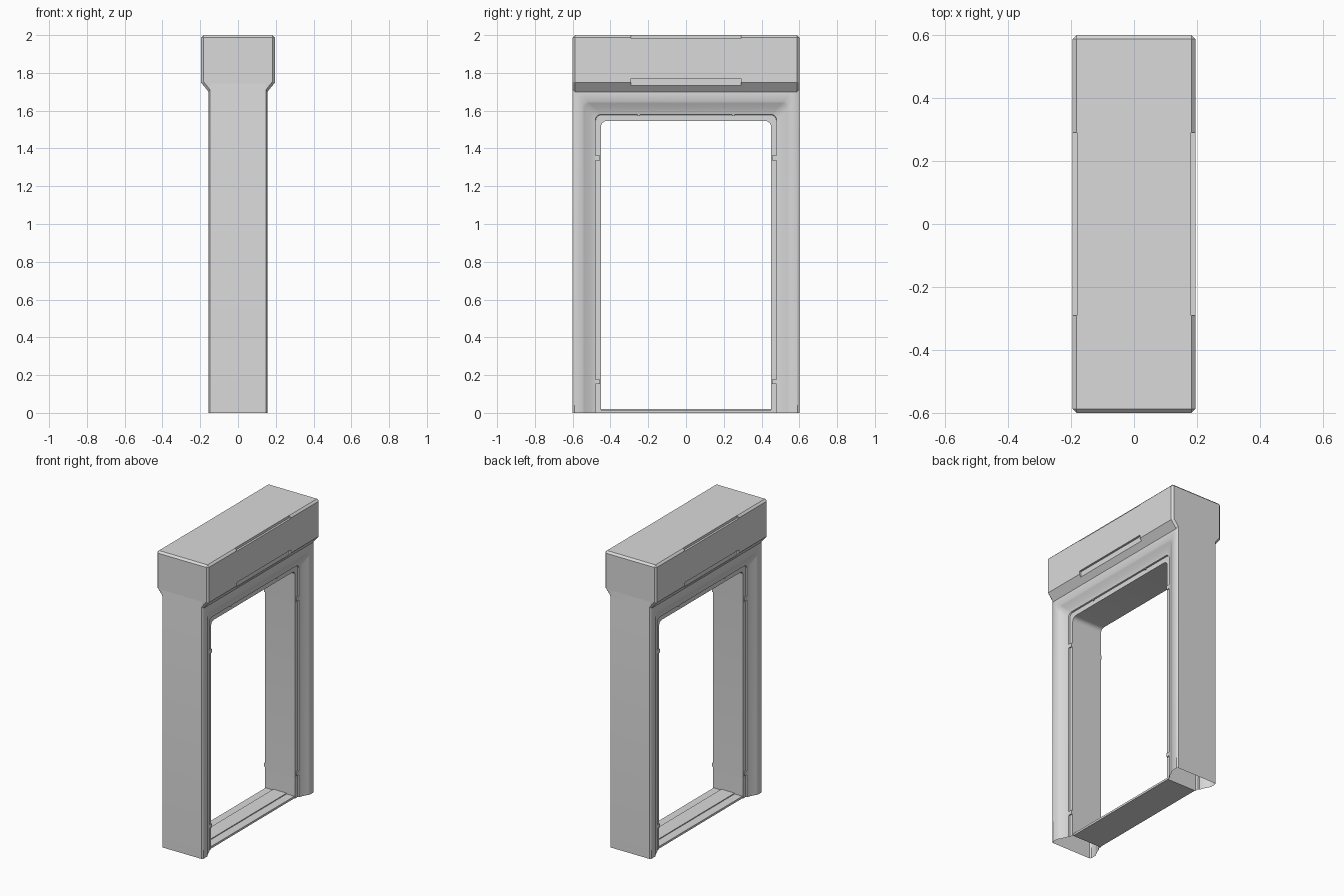
import bpy, bmesh
from math import sin, cos, pi

if "Cube" in bpy.data.objects:
    bpy.data.objects.remove(bpy.data.objects["Cube"], do_unlink=True)

grey = bpy.data.materials.new("light_grey")
grey.use_nodes = True
grey.diffuse_color = (0.7, 0.7, 0.7, 1)
grey.node_tree.nodes["Principled BSDF"].inputs["Base Color"].default_value = (0.7, 0.7, 0.7, 1)


def finish(name, bm):
    bmesh.ops.recalc_face_normals(bm, faces=bm.faces)
    mesh = bpy.data.meshes.new(name)
    bm.to_mesh(mesh)
    bm.free()
    obj = bpy.data.objects.new(name, mesh)
    bpy.context.collection.objects.link(obj)
    mesh.materials.append(grey)
    return obj


def box(name, low, high):
    bm = bmesh.new()
    bmesh.ops.create_cube(bm, size=1)
    for v in bm.verts:
        v.co = [a + (c + 0.5) * (b - a) for a, b, c in zip(low, high, v.co)]
    return finish(name, bm)


def select(obj):
    bpy.ops.object.select_all(action='DESELECT')
    obj.select_set(True)
    bpy.context.view_layer.objects.active = obj


def arch(x, half, top, r, steps=6):
    """Door-shaped outline with two rounded upper corners."""
    arc = [(half - r + r * cos(i * pi / 2 / steps), top - r + r * sin(i * pi / 2 / steps))
           for i in range(steps + 1)]
    side = [(half, 0)] + arc
    return [(x, y, z) for y, z in side] + [(x, -y, z) for y, z in reversed(side)]


# Door surround: hollow moulded section swept round the opening, open at the feet
section = [(0.113, 0.45, 1.545, 0.03), (0.113, 0.478, 1.578, 0.03)]
for i in range(7):
    t = i / 6
    section.append((0.123 + 0.032 * t ** 1.3, 0.48 + 0.07 * t, 1.58 + 0.07 * t, 0.03))
section += [(0.155, 0.59, 1.74, 0.005), (0.148, 0.6, 1.75, 0.005)]
section += [(-x, w, z, r) for x, w, z, r in reversed(section)]

bm = bmesh.new()
rings = [[bm.verts.new(p) for p in arch(*s)] for s in section]
for a, b in zip(rings, rings[1:] + rings[:1]):
    for i in range(len(a) - 1):
        bm.faces.new((a[i], a[i + 1], b[i + 1], b[i]))
surround = finish("door_surround", bm)
select(surround)
bpy.ops.object.shade_smooth_by_angle(angle=0.6)

# Head housing: profile extruded across the top, with chamfered edges
profile = [(0.139, 1.68), (0.152, 1.695), (0.195, 1.748), (0.195, 2.0)]
profile += [(-x, z) for x, z in reversed(profile)]
bm = bmesh.new()
face = bm.faces.new([bm.verts.new((x, -0.6, z)) for x, z in profile])
new = bmesh.ops.extrude_face_region(bm, geom=[face])["geom"]
bmesh.ops.translate(bm, vec=(0, 1.2, 0), verts=[g for g in new if isinstance(g, bmesh.types.BMVert)])
head = finish("head_housing", bm)
chamfer = head.modifiers.new("chamfer", 'BEVEL')
chamfer.width = 0.013
chamfer.segments = 1
chamfer.limit_method = 'ANGLE'
chamfer.angle_limit = 0.8

# Shallow notches above and below the cover on both faces of the head
cutters = []
for side in (-1, 1):
    for low, high in ((1.733, 1.77), (1.983, 2.1)):
        xs = sorted((side * 0.181, side * 0.3))
        cutter = box("notch_cutter", (xs[0], -0.29, low), (xs[1], 0.29, high))
        cutter.hide_render = True
        cutters.append(cutter)
        cut = head.modifiers.new("notch", 'BOOLEAN')
        cut.operation = 'DIFFERENCE'
        cut.solver = 'EXACT'
        cut.object = cutter
select(head)
for name in [m.name for m in head.modifiers]:
    bpy.ops.object.modifier_apply(modifier=name)
for cutter in cutters:
    bpy.data.objects.remove(cutter, do_unlink=True)

# Threshold: low plate with a raised centre strip
box("sill", (-0.108, -0.452, 0), (0.108, 0.452, 0.014))
box("sill_strip", (-0.05, -0.452, 0.01), (0.05, 0.452, 0.02))

# Small clips set on the lip around the opening
for x in (-1, 1):
    xs = sorted((x * 0.108, x * 0.121))
    for y in (-1, 1):
        ys = sorted((y * 0.454, y * 0.482))
        for z in (0.165, 1.35):
            box("side_clip", (xs[0], ys[0], z - 0.013), (xs[1], ys[1], z + 0.013))
        box("top_clip", (xs[0], y * 0.25 - 0.006, 1.572), (xs[1], y * 0.25 + 0.006, 1.585))
